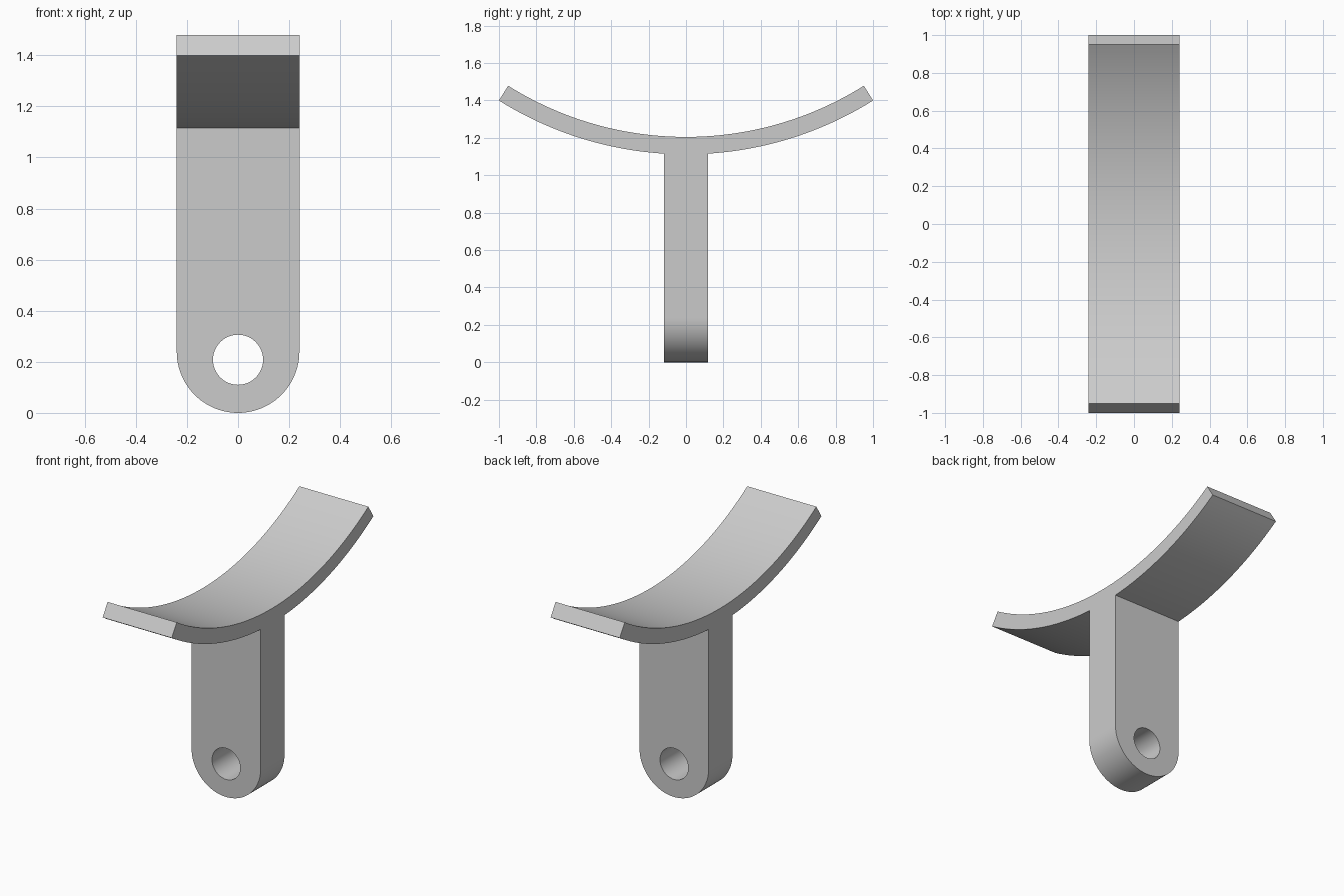
import bpy
import bmesh
from math import sin, cos, pi, radians
from mathutils import Vector

if "Cube" in bpy.data.objects:
    bpy.data.objects.remove(bpy.data.objects["Cube"], do_unlink=True)

HALF_WIDTH = 0.24        # x
STEM_HALF = 0.118        # y
CENTRE_Z = 2.994         # centre of the cradle arcs
INNER, OUTER = 1.789, 1.882
HALF_ANGLE = 0.5603
HOLE_Z, HOLE_R = 0.208, 0.098
STEPS = 48

grey = bpy.data.materials.new("plain grey")
grey.use_nodes = True
colour = (0.6, 0.6, 0.6, 1)
grey.diffuse_color = colour
grey.node_tree.nodes["Principled BSDF"].inputs["Base Color"].default_value = colour


def extrude_profile(name, points, axis, half):
    """Solid from a closed 3D outline, centred along the axis."""
    axis = Vector(axis)
    bm = bmesh.new()
    face = bm.faces.new([bm.verts.new(Vector(p) - axis * half) for p in points])
    result = bmesh.ops.extrude_face_region(bm, geom=[face])
    moved = [g for g in result["geom"] if isinstance(g, bmesh.types.BMVert)]
    bmesh.ops.translate(bm, verts=moved, vec=axis * 2 * half)
    bmesh.ops.recalc_face_normals(bm, faces=bm.faces)
    mesh = bpy.data.meshes.new(name)
    bm.to_mesh(mesh)
    bm.free()
    mesh.materials.append(grey)
    obj = bpy.data.objects.new(name, mesh)
    bpy.context.collection.objects.link(obj)
    return obj


def arc(radius, start, end, steps):
    """Points on a cradle arc; the angle is measured from straight down."""
    angles = [start + (end - start) * i / steps for i in range(steps + 1)]
    return [(0, radius * sin(a), CENTRE_Z - radius * cos(a)) for a in angles]


def boolean(target, cutter, operation):
    cutter.hide_render = True
    mod = target.modifiers.new(operation.title(), "BOOLEAN")
    mod.operation = operation
    mod.solver = "EXACT"
    mod.object = cutter
    bpy.ops.object.select_all(action="DESELECT")
    bpy.context.view_layer.objects.active = target
    target.select_set(True)
    bpy.ops.object.modifier_apply(modifier=mod.name)
    bpy.data.objects.remove(cutter, do_unlink=True)


# Side profile: curved cradle with the stem hanging below it
stem_angle = STEM_HALF / OUTER
profile = arc(INNER, -HALF_ANGLE, HALF_ANGLE, STEPS)
profile += arc(OUTER, HALF_ANGLE, stem_angle, STEPS // 2)
profile += [(0, STEM_HALF, -0.2), (0, -STEM_HALF, -0.2)]
profile += arc(OUTER, -stem_angle, -HALF_ANGLE, STEPS // 2)
bracket = extrude_profile("cradle_bracket", profile, (1, 0, 0), 0.4)

# Front outline: straight sides with a rounded lower end
outline = [(HALF_WIDTH, 0, 1.8), (-HALF_WIDTH, 0, 1.8)]
for i in range(STEPS + 1):
    a = pi + pi * i / STEPS
    outline.append((HALF_WIDTH * cos(a), 0, HALF_WIDTH + HALF_WIDTH * sin(a)))
boolean(bracket, extrude_profile("outline_cutter", outline, (0, 1, 0), 1.3), "INTERSECT")

# Pin hole through the stem
circle = [(HOLE_R * cos(2 * pi * i / STEPS), 0, HOLE_Z + HOLE_R * sin(2 * pi * i / STEPS))
          for i in range(STEPS)]
boolean(bracket, extrude_profile("hole_cutter", circle, (0, 1, 0), 0.5), "DIFFERENCE")

bpy.ops.object.shade_smooth_by_angle(angle=radians(30))
